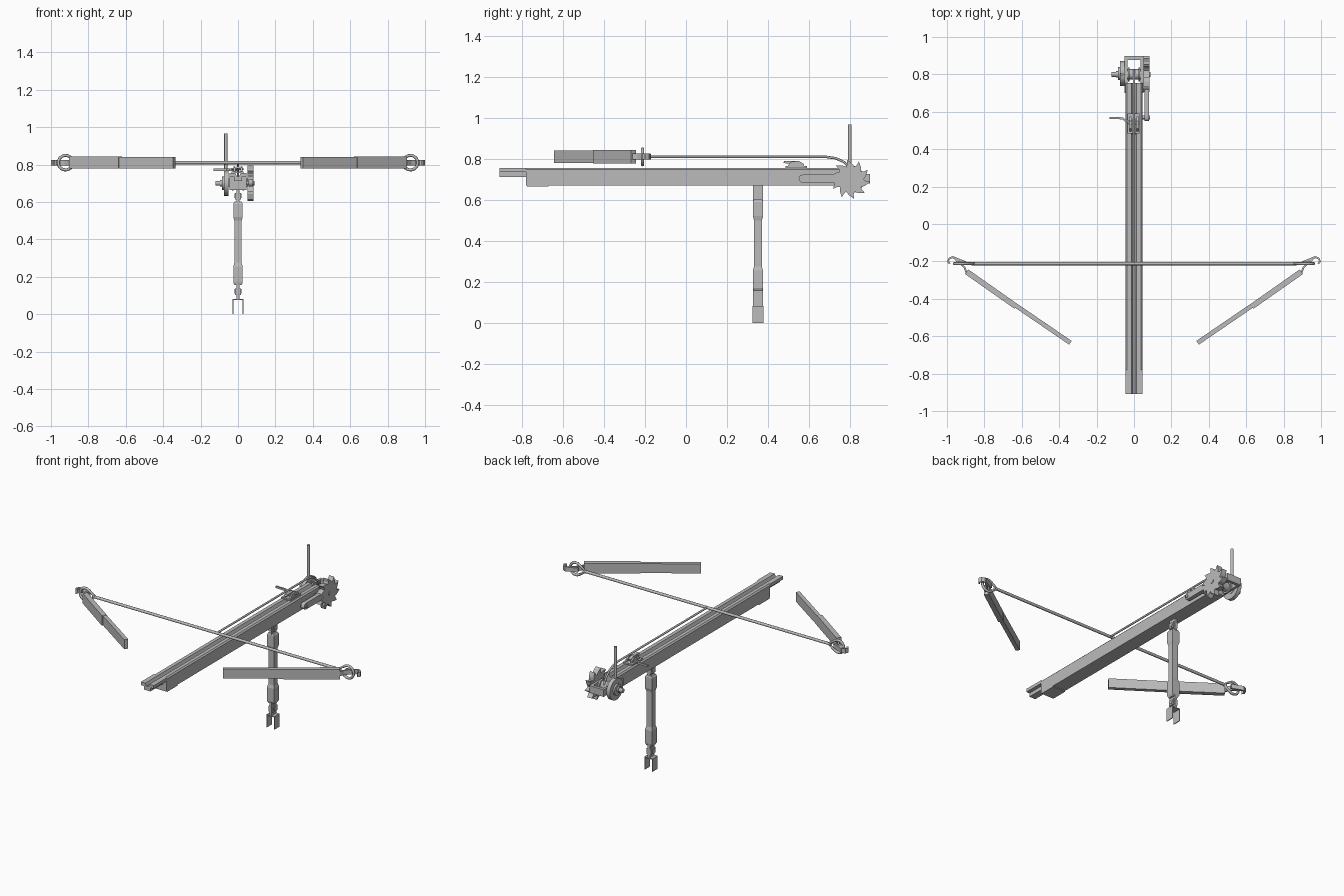
import bpy, bmesh, math
from mathutils import Vector

if "Cube" in bpy.data.objects:
    bpy.data.objects.remove(bpy.data.objects["Cube"])

grey = bpy.data.materials.new("plain grey")
grey.diffuse_color = (0.5, 0.5, 0.5, 1)
grey.use_nodes = True
grey.node_tree.nodes["Principled BSDF"].inputs["Base Color"].default_value = grey.diffuse_color


def add_mesh(name, verts, faces, smooth=False):
    me = bpy.data.meshes.new(name)
    me.from_pydata(verts, [], faces)
    bm = bmesh.new()
    bm.from_mesh(me)
    bmesh.ops.recalc_face_normals(bm, faces=bm.faces)
    bm.to_mesh(me)
    bm.free()
    me.materials.append(grey)
    ob = bpy.data.objects.new(name, me)
    bpy.context.collection.objects.link(ob)
    if smooth:
        bpy.context.view_layer.objects.active = ob
        ob.select_set(True)
        bpy.ops.object.shade_smooth_by_angle(angle=math.radians(40))
        ob.select_set(False)
    return ob


def prism(name, pts, axis, lo, hi, smooth=False):
    """Extrude a 2D outline along an axis; outline is (y,z), (x,z) or (x,y)."""
    def put(p, t):
        v = list(p)
        v.insert("xyz".index(axis), t)
        return v
    n = len(pts)
    verts = [put(p, lo) for p in pts] + [put(p, hi) for p in pts]
    faces = [list(range(n)), list(range(n, 2 * n))]
    faces += [[i, (i + 1) % n, n + (i + 1) % n, n + i] for i in range(n)]
    return add_mesh(name, verts, faces, smooth)


def box(name, x, y, z):
    return prism(name, [(x[0], y[0]), (x[1], y[0]), (x[1], y[1]), (x[0], y[1])], "z", *z)


def disc(name, axis, centre, r, lo, hi, n=20):
    pts = [(centre[0] + r * math.cos(math.tau * i / n),
            centre[1] + r * math.sin(math.tau * i / n)) for i in range(n)]
    return prism(name, pts, axis, lo, hi, True)


def ribbon(name, path, thick, z0, z1):
    """Upright strip of constant thickness following a plan path."""
    left, right = [], []
    for i, p in enumerate(path):
        a, b = Vector(path[max(i - 1, 0)]), Vector(path[min(i + 1, len(path) - 1)])
        d = (b - a).normalized()
        n = Vector((-d.y, d.x)) * thick / 2
        left.append(tuple(Vector(p) + n))
        right.append(tuple(Vector(p) - n))
    return prism(name, left + right[::-1], "z", z0, z1)


def rope(name, path, r, cyclic=False):
    cu = bpy.data.curves.new(name, "CURVE")
    cu.dimensions = "3D"
    cu.bevel_depth, cu.bevel_resolution = r, 2
    cu.use_fill_caps = True
    sp = cu.splines.new("POLY")
    sp.points.add(len(path) - 1)
    for q, p in zip(sp.points, path):
        q.co = (*p, 1)
    sp.use_cyclic_u = cyclic
    cu.materials.append(grey)
    ob = bpy.data.objects.new(name, cu)
    bpy.context.collection.objects.link(ob)


# main beam with bolt groove, stepped underside and front tongue
def grooved(w, z0, z1, flange=None):
    half = [(0.0, z0), (w, z0)]
    if flange:
        half += [(w, z1 - 0.02), (flange, z1 - 0.02), (flange, z1)]
    else:
        half += [(w, z1 - 0.008), (w - 0.008, z1)]
    half += [(0.014, z1), (0.006, z1 - 0.018)]
    return half + [(-x, z) for x, z in half[:0:-1]]

prism("main_beam", grooved(0.045, 0.67, 0.755), "y", -0.78, 0.755)
prism("beam_tongue", grooved(0.022, 0.712, 0.755, 0.045), "y", -0.91, -0.78)
box("beam_front_shoe", (-0.045, 0.045), (-0.775, -0.67), (0.664, 0.67))

# rear winch frame
for s in (-1, 1):
    xs = sorted((s * 0.036, s * 0.05))
    box("winch_cheek", xs, (0.70, 0.895), (0.68, 0.725))
box("winch_end_bar", (-0.05, 0.05), (0.878, 0.897), (0.68, 0.725))
disc("winch_axle", "x", (0.80, 0.70), 0.013, -0.12, 0.088, 12)
disc("winch_spool", "x", (0.80, 0.70), 0.028, -0.034, 0.034)
for s in (-1, 1):
    disc("spool_flange", "x", (0.80, 0.70), 0.038, s * 0.028 - 0.005, s * 0.028 + 0.005)

# ratchet wheel, pawl, crank wheel and lever
teeth = []
for i in range(10):
    a = math.tau * i / 10
    for r, off in ((0.064, 0.0), (0.078, 0.22), (0.097, 0.5), (0.074, 0.53)):
        teeth.append((0.802 + r * math.cos(a + off), 0.70 + r * math.sin(a + off)))
prism("ratchet_wheel", teeth, "x", 0.05, 0.084)
bar = []
for c, start in ((0.57, math.pi / 2), (0.75, -math.pi / 2)):
    for k in range(7):
        a = start + math.pi * k / 6
        bar.append((c + 0.02 * math.cos(a), 0.703 + 0.02 * math.sin(a)))
prism("ratchet_pawl", bar, "x", 0.055, 0.08)
disc("pawl_pin", "x", (0.57, 0.703), 0.01, 0.04, 0.085, 10)
disc("crank_wheel", "x", (0.805, 0.70), 0.067, -0.076, -0.052, 24)
disc("crank_hub", "x", (0.805, 0.70), 0.035, -0.086, -0.05)
disc("crank_lever", "z", (-0.065, 0.80), 0.009, 0.70, 0.967, 10)
disc("crank_pin", "x", (0.80, 0.70), 0.018, -0.095, -0.08, 12)

# trigger block, claw and release handle
box("trigger_plate", (-0.036, 0.03), (0.485, 0.59), (0.754, 0.764))
for s in (-1, 1):
    prism("trigger_cheek", [(0.495, 0.764), (0.575, 0.764), (0.575, 0.775), (0.55, 0.79), (0.51, 0.785)],
          "x", s * 0.018 - 0.005, s * 0.018 + 0.005)
disc("trigger_pin", "x", (0.54, 0.777), 0.006, -0.034, 0.03, 10)
prism("trigger_claw", [(0.475, 0.78), (0.56, 0.768), (0.565, 0.78), (0.54, 0.79), (0.48, 0.79)],
      "x", -0.009, 0.009)
ribbon("release_handle", [(0.0, 0.55), (-0.045, 0.55), (-0.06, 0.565), (-0.13, 0.567)], 0.011, 0.766, 0.778)

# draw cable from the string to the winch
rope("draw_cable", [(0, -0.21, 0.81), (0, 0.68, 0.81), (0, 0.73, 0.803), (0, 0.77, 0.785),
                    (0, 0.80, 0.755), (0, 0.825, 0.715)], 0.006)
# bowstring and looped ends
rope("bowstring", [(-0.87, -0.212, 0.81), (0.87, -0.212, 0.81)], 0.009)
for s in (-1, 1):
    loop = [(s * 0.85, -0.212, 0.81)]
    for k in range(13):
        a = math.radians(-125 + 250 * k / 12)
        loop.append((s * (0.922 + 0.039 * math.cos(a)), -0.212, 0.81 + 0.039 * math.sin(a)))
    rope("string_loop", loop, 0.008, True)

    # throwing arm: thin inner half, thicker outer half, hooked metal tip
    ribbon("arm_inner", [(s * 0.34, -0.635), (s * 0.63, -0.437)], 0.024, 0.78, 0.84)
    ribbon("arm_outer", [(s * 0.63, -0.441), (s * 0.895, -0.255)], 0.03, 0.778, 0.842)
    hook = [(0.87, -0.268), (0.895, -0.262), (0.905, -0.235), (0.925, -0.212), (0.945, -0.2),
            (0.957, -0.182), (0.972, -0.178), (0.988, -0.185), (0.995, -0.2), (0.985, -0.212)]
    ribbon("arm_hook", [(s * x, y) for x, y in hook], 0.01, 0.796, 0.825)
    ribbon("hook_brace", [(s * 0.90, -0.205), (s * 0.94, -0.19), (s * 0.972, -0.176)], 0.012, 0.797, 0.824)

# stand: post with thicker ends, pivot joints and bottom fork
Y = 0.351
rings = [(0.155, 0.018, 0.020), (0.17, 0.025, 0.025), (0.255, 0.025, 0.025), (0.275, 0.020, 0.019),
         (0.50, 0.020, 0.019), (0.52, 0.025, 0.025), (0.59, 0.025, 0.025), (0.602, 0.018, 0.020)]
verts = [(sx * hx, Y + sy * hy, z) for z, hx, hy in rings
         for sx, sy in ((-1, -1), (1, -1), (1, 1), (-1, 1))]
faces = [[0, 1, 2, 3], list(range(len(verts) - 4, len(verts)))]
for r in range(len(rings) - 1):
    faces += [[4 * r + i, 4 * r + (i + 1) % 4, 4 * r + 4 + (i + 1) % 4, 4 * r + 4 + i] for i in range(4)]
add_mesh("stand_post", verts, faces)
for z0, z1 in ((0.595, 0.672), (0.078, 0.165)):
    zm = (z0 + z1) / 2
    box("joint_tongue", (-0.008, 0.008), (Y - 0.024, Y + 0.024), (z0, z1))
    disc("joint_pin", "x", (Y, zm), 0.012, -0.018, 0.018, 12)
    for s in (-1, 1):
        xs = sorted((s * 0.008, s * 0.015))
        box("joint_lug", xs, (Y - 0.022, Y + 0.022), (zm - 0.02, zm + 0.015))
box("fork_top", (-0.028, 0.028), (Y - 0.026, Y + 0.026), (0.076, 0.082))
for s in (-1, 1):
    xs = sorted((s * 0.024, s * 0.029))
    box("fork_plate", xs, (Y - 0.026, Y + 0.026), (0.0, 0.08))
